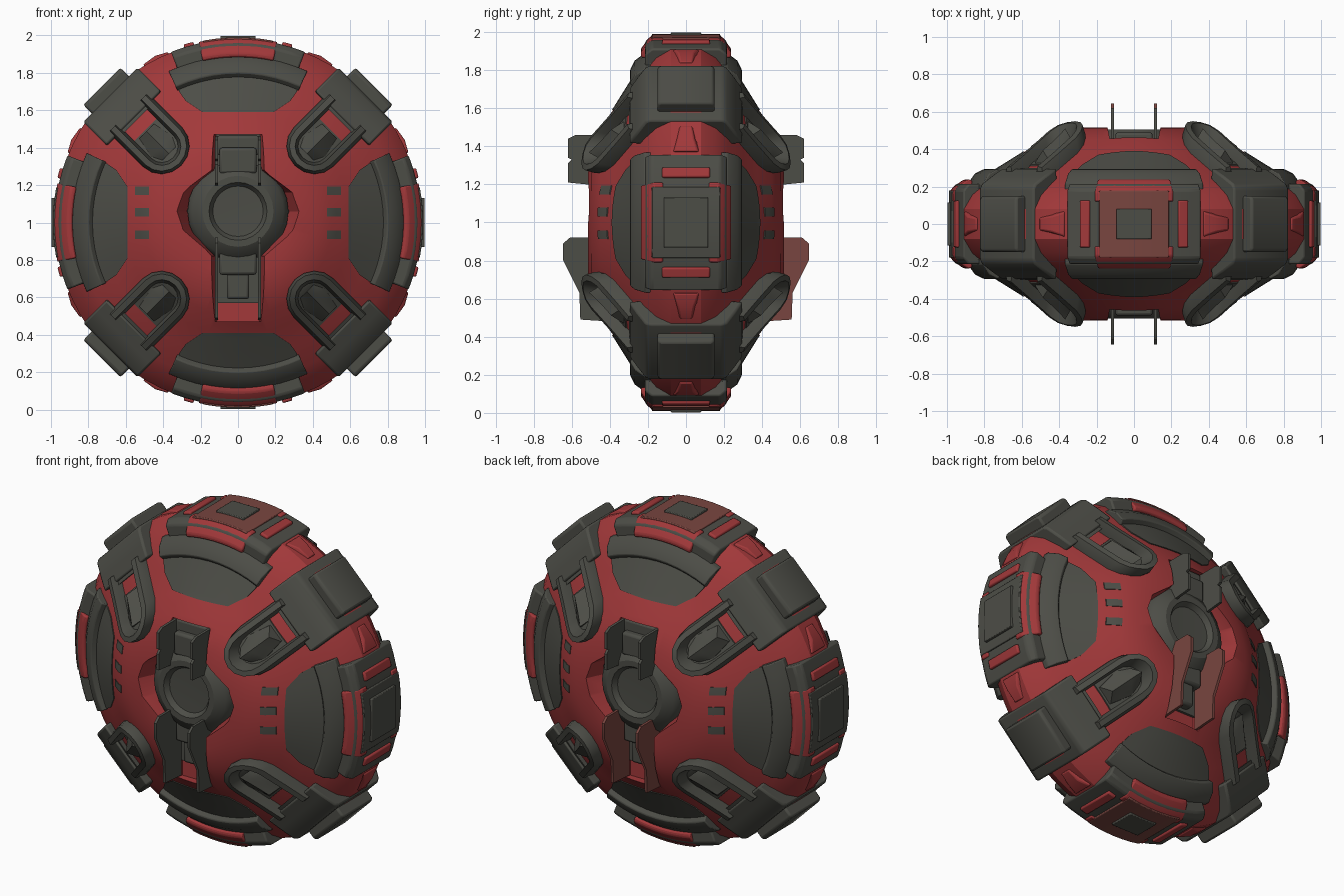
import bpy, bmesh, math
from math import cos, sin, pi, radians, hypot

if "Cube" in bpy.data.objects:
    bpy.data.objects.remove(bpy.data.objects["Cube"])


def material(name, col):
    m = bpy.data.materials.new(name)
    m.diffuse_color = (*col, 1)
    m.use_nodes = True
    m.node_tree.nodes["Principled BSDF"].inputs["Base Color"].default_value = m.diffuse_color
    return m


RED = material("red_paint", (0.36, 0.04, 0.042))
DARK = material("dark_grey_metal", (0.073, 0.074, 0.062))
DULL = material("worn_red_brown", (0.19, 0.06, 0.05))

# half profile of the lens-shaped hull: (radius, depth)
HULL = [(0, .50), (.2, .515), (.3, .515), (.4, .495), (.5, .45), (.6, .375),
        (.72, .30), (.85, .22), (.93, .155), (.977, .08)]


def surf(r):
    for (a, p), (b, q) in zip(HULL, HULL[1:]):
        if r <= b:
            return p + (q - p) * (r - a) / (b - a)
    return .08


def W(ang, u, v, y):
    """radial u, tangential v, depth y -> world"""
    c, s = cos(ang), sin(ang)
    return (u * c - v * s, y, 1 + u * s + v * c)


def make(name, verts, faces, mat, bevel=0):
    me = bpy.data.meshes.new(name)
    bm = bmesh.new()
    vs = [bm.verts.new(v) for v in verts]
    for f in faces:
        bm.faces.new([vs[i] for i in f])
    bmesh.ops.remove_doubles(bm, verts=bm.verts, dist=1e-5)
    bmesh.ops.recalc_face_normals(bm, faces=bm.faces)
    bm.to_mesh(me)
    bm.free()
    me.materials.append(mat)
    ob = bpy.data.objects.new(name, me)
    bpy.context.collection.objects.link(ob)
    if bevel:
        b = ob.modifiers.new("bevel", 'BEVEL')
        b.width, b.segments, b.limit_method = bevel, 2, 'ANGLE'
    return ob


def loft(name, mat, loops, bevel=0, closed=False):
    n, m = len(loops[0]), len(loops)
    faces = [(i * n + j, i * n + (j + 1) % n, (i + 1) % m * n + (j + 1) % n, (i + 1) % m * n + j)
             for i in range(m if closed else m - 1) for j in range(n)]
    if not closed:
        faces += [tuple(range(n)), tuple(range((m - 1) * n, m * n))]
    return make(name, [p for l in loops for p in l], faces, mat, bevel)


def prism(name, mat, ang, pts, v0, v1, bevel=0):
    return loft(name, mat, [[W(ang, u, v, y) for u, y in pts] for v in (v0, v1)], bevel)


def sweep(name, mat, ang, pts, half, n=10, bevel=0, centre=0):
    """sweep an (r, y) section around the hull axis"""
    angs = [ang + centre + half * (2 * i / n - 1) for i in range(n + 1)]
    return loft(name, mat, [[W(a, r, 0, y) for r, y in pts] for a in angs], bevel)


def slab(name, mat, top, bot, bevel=0):
    """closed sheet between two grids of points"""
    m, n = len(top), len(top[0])
    k = m * n
    q = lambda i, j: i * n + j
    faces = []
    for i in range(m - 1):
        for j in range(n - 1):
            f = (q(i, j), q(i, j + 1), q(i + 1, j + 1), q(i + 1, j))
            faces += [f, tuple(k + x for x in f)]
    rim = ([q(0, j) for j in range(n)] + [q(i, n - 1) for i in range(1, m)] +
           [q(m - 1, j) for j in range(n - 2, -1, -1)] + [q(i, 0) for i in range(m - 2, 0, -1)])
    for a, b in zip(rim, rim[1:] + rim[:1]):
        faces.append((a, b, k + b, k + a))
    return make(name, [p for g in (top, bot) for r in g for p in r], faces, mat, bevel)


def patch(name, mat, ang, side, rows, off, v0=0, crown=0, sub=4):
    """sheet hugging the hull; rows are (u, half width)"""
    uw = [(a + (b - a) * t / sub, p + (q - p) * t / sub)
          for (a, p), (b, q) in zip(rows, rows[1:]) for t in range(sub)] + [rows[-1]]
    cols = [j / 4 - 1 for j in range(9)]
    grid = lambda o, c: [[W(ang, u, v0 + w * t, side * (surf(hypot(u, v0 + w * t)) + o + c * (1 - abs(t))))
                          for t in cols] for u, w in uw]
    return slab(name, mat, grid(off, crown), grid(-.03, 0))


def mirror_y(pts):
    return pts + [(u, -y) for u, y in reversed(pts)]


def revolve(name, mat, pts, cz, n):
    return loft(name, mat, [[(r * cos(2 * pi * i / n), y, cz + r * sin(2 * pi * i / n)) for r, y in pts]
                            for i in range(n)], closed=True)


# hull with a vertical channel cut on both faces
hull = revolve("hull", RED, mirror_y(HULL), 1, 72)
RIGHT = [(.12, .47), (.12, .82), (.25, .96), (.28, 1.06), (.25, 1.16), (.12, 1.28), (.12, 1.47)]
OUTLINE = RIGHT + [(-x, z) for x, z in reversed(RIGHT)]
for side in (-1, 1):
    cut = loft("channel_cutter", DARK, [[(x * k, side * y, z) for x, z in OUTLINE]
                                        for k, y in ((.95, .38), (1.25, .56))])
    cut.hide_render = True
    mod = hull.modifiers.new("channel", 'BOOLEAN')
    mod.object, mod.operation, mod.solver = cut, 'DIFFERENCE', 'EXACT'
    dg = bpy.context.evaluated_depsgraph_get()
    hull.data = bpy.data.meshes.new_from_object(hull.evaluated_get(dg))
    hull.modifiers.clear()
    bpy.data.objects.remove(cut)
hull.data.materials.clear()
hull.data.materials.append(RED)

for side in (-1, 1):
    # channel floor, hub and machinery
    loft("channel_floor", DARK, [[(x, side * y, max(z, .57)) for x, z in OUTLINE] for y in (.3, .395)])
    revolve("hub", DARK, [(r, side * y) for r, y in
            [(0, .3), (.27, .3), (.27, .43), (.245, .47), (.19, .505), (.155, .505), (.135, .475), (0, .47)]],
            1.06, 24)
    for nm, z0, z1, w, y in (("upper_housing", 1.26, 1.40, .10, .49), ("upper_brace", 1.36, 1.465, .115, .45),
                             ("lower_housing", .72, .84, .10, .47), ("lower_brace", .59, .74, .06, .45)):
        loft(nm, DARK, [[(x * w, side * d, z) for x, z in ((-1, z0), (1, z0), (1, z1), (-1, z1))]
                        for d in (.35, y)], .015)
    # paired fins beside the channel
    for x in (-.115, .115):
        for nm, mat, pts in (
                ("upper_fin", DARK, [(.40, 1.46), (.58, 1.46), (.62, 1.44), (.62, 1.34), (.60, 1.33),
                                     (.62, 1.31), (.62, 1.21), (.42, 1.19)]),
                ("lower_fin", DARK if side < 0 else DULL,
                 [(.40, .92), (.61, .92), (.645, .89), (.645, .80), (.56, .63), (.555, .49), (.40, .48)])):
            loft(nm, mat, [[(x + d, side * y, z) for y, z in pts] for d in (-.008, .008)])
    # three painted dashes each side of the hub
    for ang in (0, pi):
        for z in (.935, 1.055, 1.17):
            patch("dash_mark", DARK, ang, side, [(.475, .023), (.55, .023)], .005,
                  v0=(z - 1) * cos(ang), sub=3)

# four edge pods: top, bottom, left, right
for k in range(4):
    a = k * pi / 2
    vertical = k % 2 == 1
    for side in (-1, 1):
        patch("pod_panel", DARK, a, side, [(.59, .19), (.65, .28), (.70, .315), (.84, .33)], .008)
        sweep("pod_arc_rim", DARK, a, [(r, side * y) for r, y in
              [(.775, .15), (.775, .27), (.80, .295), (.85, .27), (.89, .215), (.89, .15)]], .43, 10, .006)
        # flared red brim along the cap edge
        sweep("pod_brim", RED, a, [(r, side * y) for r, y in
              [(.88, .12), (.885, .235), (.91, .238), (.965, .20), (.988, .17), (.988, .12)]], .215, 8, .008)
    sweep("pod_cap", DARK, a, mirror_y([(.80, .215), (.95, .215), (.98, .18)]), .375, 10, .01)
    sweep("pod_crown", DULL if vertical else DARK, a, mirror_y([(.9, .18), (.99, .18)]), .19, 6, .005)
    t = .085 if vertical else .12
    prism("pod_tile", DARK, a, mirror_y([(.94, t), (.997, t - .005)]), -t * 1.1, t * 1.1, .004)
    for s in (-1, 1):
        sweep("pod_slat", RED, a, mirror_y([(.92, .13), (.995, .125)]), .028, 2, .008, s * .27)
        # ridge on the rim between pod and clamp
        loft("rim_ridge", RED, [[W(a + s * p, r, 0, y) for r, y in
                                 ((.92, -w), (.92, w), (h, w * .5), (h, -w * .5))]
                                for p, w, h in ((.39, .12, .985), (.46, .08, .995), (.54, .06, .985))], .006)

# four diagonal clamps
for k in range(4):
    a = pi / 4 + k * pi / 2
    prism("clamp_block", DARK, a, mirror_y([(.78, .2), (.79, .30), (.87, .26), (.95, .215), (.965, .19)]),
          -.205, .205, .012)
    prism("clamp_plate", DARK, a, mirror_y([(.94, .15), (1.02, .15), (1.03, .13)]), -.14, .14, .012)
    for side in (-1, 1):
        # U-shaped frame lying on the hull
        def u_path(w, end):
            r = w * .95
            arc = [(end + r - r * sin(t), w * cos(t)) for t in [i * pi / 8 for i in range(9)]]
            return [(.83, w), (.70, w)] + arc + [(.70, -w), (.83, -w)]
        rail = [u_path(.148, .43), u_path(.132, .445), u_path(.10, .475), u_path(.085, .49)]
        hs = (.02, .075, .08, .01)
        g = lambda f: [[W(a, u, v, side * (surf(hypot(u, v)) + f(h))) for u, v in row]
                       for row, h in zip(rail, hs)]
        slab("clamp_frame", DARK, g(lambda h: h), g(lambda h: -.03))
        # slot floor and pointed latch inside the frame
        patch("slot_floor", DARK, a, side, [(.49, .04), (.54, .085), (.70, .088)], .007)
        patch("latch", DARK, a, side, [(.52, .05), (.58, .08), (.69, .055)], .015, crown=.06, sub=2)
        patch("slot_bridge", DARK, a, side, [(.77, .09), (.82, .09)], .03, sub=2)

# smooth shading with crisp edges
bpy.ops.object.select_all(action='DESELECT')
for ob in bpy.context.scene.objects:
    ob.select_set(True)
bpy.context.view_layer.objects.active = hull
bpy.ops.object.shade_smooth_by_angle(angle=radians(32))
